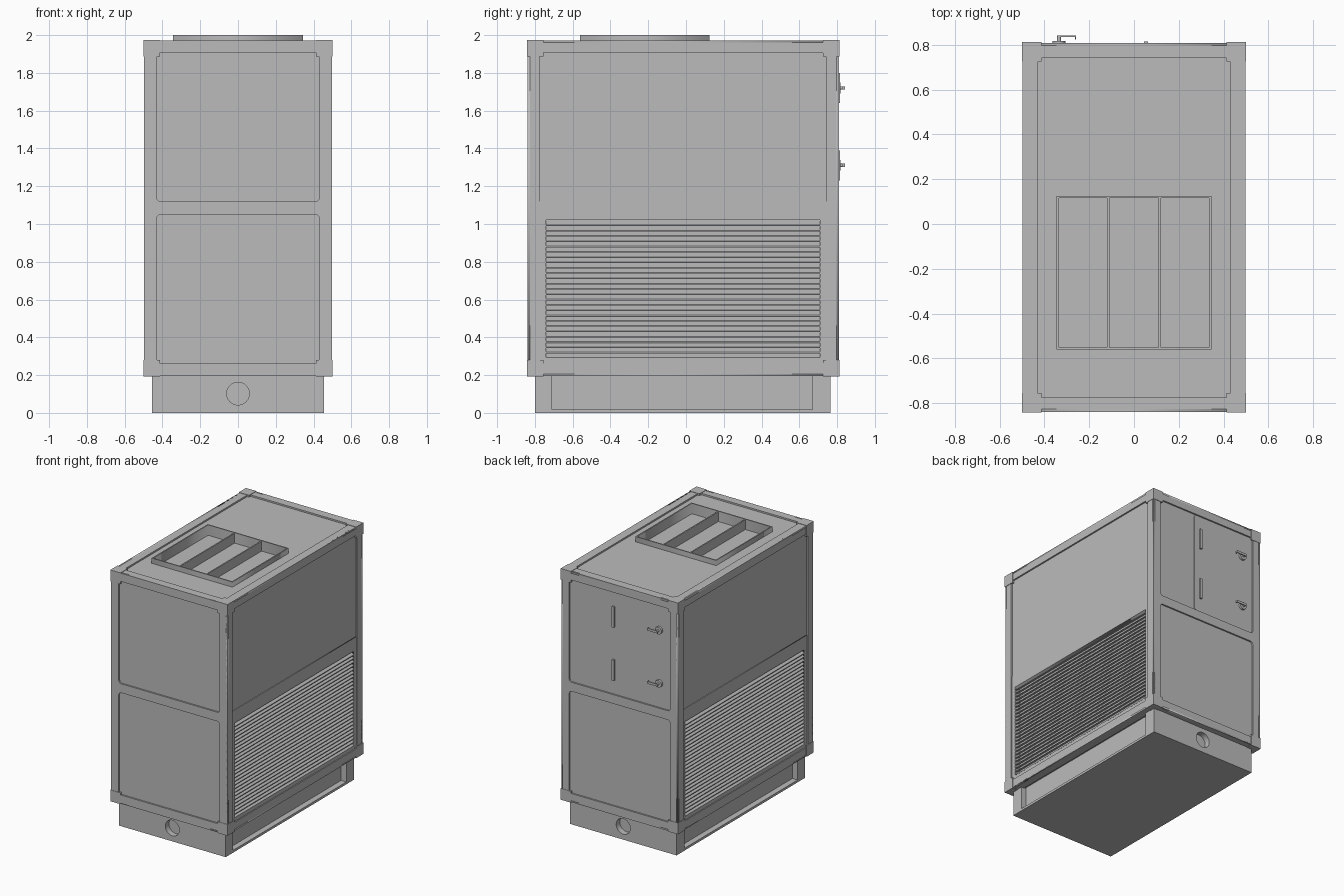
import bpy, bmesh, math
from mathutils import Matrix, Vector

cube = bpy.data.objects.get("Cube")
if cube:
    bpy.data.objects.remove(cube, do_unlink=True)

grey = bpy.data.materials.new("cabinet_grey")
grey.use_nodes = True
colour = (0.5, 0.5, 0.5, 1)
grey.diffuse_color = colour
grey.node_tree.nodes["Principled BSDF"].inputs["Base Color"].default_value = colour


def add(name, mesh):
    obj = bpy.data.objects.new(name, mesh)
    bpy.context.collection.objects.link(obj)
    mesh.materials.clear()
    mesh.materials.append(grey)
    return obj


def box(name, x0, x1, y0, y1, z0, z1):
    bm = bmesh.new()
    size = Matrix.Diagonal((x1 - x0, y1 - y0, z1 - z0, 1))
    centre = Matrix.Translation(((x0 + x1) / 2, (y0 + y1) / 2, (z0 + z1) / 2))
    bmesh.ops.create_cube(bm, size=1, matrix=centre @ size)
    mesh = bpy.data.meshes.new(name)
    bm.to_mesh(mesh)
    bm.free()
    return add(name, mesh)


def rod(name, radius, start, end, sides=24):
    start, end = Vector(start), Vector(end)
    axis = end - start
    turn = axis.to_track_quat('Z', 'Y').to_matrix().to_4x4()
    bm = bmesh.new()
    bmesh.ops.create_cone(bm, cap_ends=True, segments=sides, radius1=radius, radius2=radius,
                          depth=axis.length, matrix=Matrix.Translation((start + end) / 2) @ turn)
    for face in bm.faces:
        face.smooth = len(face.verts) == 4
    for edge in bm.edges:
        edge.smooth = all(f.smooth for f in edge.link_faces)
    mesh = bpy.data.meshes.new(name)
    bm.to_mesh(mesh)
    bm.free()
    return add(name, mesh)


def rounded(rect, r):
    a0, a1, b0, b1 = rect
    if r == 0:
        return [(a0, b0), (a1, b0), (a1, b1), (a0, b1)]
    corners = [(a1 - r, b1 - r), (a0 + r, b1 - r), (a0 + r, b0 + r), (a1 - r, b0 + r)]
    points = []
    for i, (a, b) in enumerate(corners):
        for k in range(5):
            t = math.pi / 2 * (i + k / 4)
            points.append((a + r * math.cos(t), b + r * math.sin(t)))
    return points


AXES = {"x": ((0, 1, 0), (0, 0, 1), (1, 0, 0)),
        "y": ((1, 0, 0), (0, 0, 1), (0, -1, 0)),
        "z": ((1, 0, 0), (0, 1, 0), (0, 0, 1))}


def plate(name, axis, d0, d1, outer, holes=(), r_out=0, r_in=0):
    """Flat plate across an axis, from d0 to d1, with rectangular openings."""
    curve = bpy.data.curves.new(name, 'CURVE')
    curve.dimensions = '2D'
    curve.fill_mode = 'BOTH'
    curve.extrude = abs(d1 - d0) / 2
    for points in [rounded(outer, r_out)] + [rounded(h, r_in) for h in holes]:
        spline = curve.splines.new('POLY')
        spline.points.add(len(points) - 1)
        for p, (a, b) in zip(spline.points, points):
            p.co = (a, b, 0, 1)
        spline.use_cyclic_u = True
    temp = bpy.data.objects.new(name, curve)
    mesh = bpy.data.meshes.new_from_object(temp)
    bpy.data.objects.remove(temp)
    u, v, n = (Vector(c) for c in AXES[axis])
    m = Matrix((u, v, n)).transposed().to_4x4()
    m.translation = Vector([abs(c) for c in n]) * (d0 + d1) / 2
    mesh.transform(m)
    return add(name, mesh)


# Cabinet limits, frame thickness and recess
X, Y0, Y1, Z0, Z1 = 0.497, -0.839, 0.809, 0.195, 1.972
T = 0.012
XP, YP0, YP1, ZP0, ZP1 = 0.43, -0.775, 0.742, 0.262, 1.908
RAIL0, RAIL1 = 1.05, 1.12
louvre = (-0.74, 0.71, 0.29, 1.02)
duct = (-0.345, 0.345, -0.56, 0.125)

# Inner cabinet
box("cabinet_core", -0.445, 0.445, Y0 + T, Y1 - T, Z0 + T, 1.92)

# Frames with rounded openings on the ends, sides, top and bottom
end_holes = [(-XP, XP, ZP0, RAIL0), (-XP, XP, RAIL1, ZP1)]
end_rect, side_rect, top_rect = (-X, X, Z0, Z1), (Y0, Y1, Z0, Z1), (-X, X, Y0, Y1)
plate("front_frame", "y", Y0, Y0 + T, end_rect, end_holes, 0, 0.02)
plate("back_frame", "y", Y1 - T, Y1, end_rect, end_holes, 0, 0.02)
for label, z in (("bottom", Z0), ("top", Z1 - T)):
    plate(label + "_frame", "z", z, z + T, top_rect, [(-XP, XP, YP0, YP1)], 0, 0.02)

# Top panel with duct opening
plate("top_panel", "z", 1.92, Z1 - T, (-X + T, X - T, Y0 + T, Y1 - T), [duct])

# Side frames, panels and louvres
pitch = (louvre[3] - louvre[2]) / 26
for label, s in (("left", 1), ("right", -1)):
    plate(label + "_frame", "x", s * X, s * (X - T), side_rect, [(YP0, YP1, ZP0, ZP1)], 0, 0.025)
    plate(label + "_panel", "x", s * 0.445, s * (X - T), (Y0 + T, Y1 - T, Z0 + T, Z1 - T), [louvre])
    plate(label + "_louvre_panel", "x", s * (X - T), s * (X - T + 0.005),
          (YP0, YP1, ZP0, RAIL1), [louvre])
    bm = bmesh.new()
    section = [(0.492, 0), (0.492, 0.006), (0.45, 0.032), (0.45, 0.026)]
    face = bm.faces.new([bm.verts.new((s * x, louvre[0], louvre[2] + z - 0.003)) for x, z in section])
    sweep = bmesh.ops.extrude_face_region(bm, geom=[face])
    bmesh.ops.translate(bm, vec=(0, louvre[1] - louvre[0], 0),
                        verts=[g for g in sweep["geom"] if isinstance(g, bmesh.types.BMVert)])
    bmesh.ops.recalc_face_normals(bm, faces=bm.faces)
    mesh = bpy.data.meshes.new(label + "_louvre_slats")
    bm.to_mesh(mesh)
    bm.free()
    slats = add(label + "_louvre_slats", mesh)
    array = slats.modifiers.new("rows", 'ARRAY')
    array.count = 26
    array.use_relative_offset = False
    array.use_constant_offset = True
    array.constant_offset_displace = (0, 0, pitch)

# Corner blocks
C, P = 0.087, 0.003
for sx in (-1, 1):
    x0, x1 = sorted((sx * (X + P), sx * (X + P - C)))
    for y0 in (Y0 - P, Y1 + P - C):
        for z0 in (Z0 - P, Z1 + P - C):
            box("corner_block", x0, x1, y0, y0 + C, z0, z0 + C)

# Outlet duct with two dividers
inner = (duct[0] + 0.009, duct[1] - 0.009, duct[2] + 0.009, duct[3] - 0.009)
plate("duct_collar", "z", 1.92, 2.0, duct, [inner])
for x in (-0.115, 0.115):
    box("duct_divider", x - 0.005, x + 0.005, inner[2], inner[3], 1.92, 1.995)

# Service door, hinges and handles on the back
YB = Y1 - T
plate("service_door", "y", YB, YB + 0.004, (-XP + 0.004, 0.107, RAIL1 + 0.004, ZP1 - 0.004), (), 0.015)
for z in (1.31, 1.72):
    box("door_hinge", 0.045, 0.063, YB, 0.815, z - 0.08, z + 0.08)
    rod("handle_rosette", 0.028, (-0.335, YB, z), (-0.335, 0.818, z))
    rod("handle_stem", 0.009, (-0.335, 0.81, z), (-0.335, 0.841, z), 16)
    box("handle_lever", -0.343, -0.258, 0.835, 0.842, z - 0.009, z + 0.009)
    box("handle_tip", -0.264, -0.258, 0.825, 0.838, z - 0.009, z + 0.009)

# Base with end beams, recessed sides and round ports
BX, BY0, BY1 = 0.455, -0.80, 0.765
box("base_plate", -BX, BX, BY0, BY1, 0, 0.018)
box("base_core", -0.41, 0.41, BY0 + 0.085, BY1 - 0.085, 0.01, Z0 + T)
for label, y0, y1, face_y in (("front", BY0, BY0 + 0.09, BY0), ("back", BY1 - 0.095, BY1, BY1)):
    beam = box(label + "_base_beam", -BX, BX, y0, y1, 0, Z0 + 0.005)
    cutter = rod(label + "_port_cutter", 0.06, (0, face_y - 0.045, 0.102), (0, face_y + 0.045, 0.102), 32)
    cutter.hide_render = True
    cutter.hide_viewport = True
    cutter.display_type = 'WIRE'
    cut = beam.modifiers.new("port", 'BOOLEAN')
    cut.operation = 'DIFFERENCE'
    cut.solver = 'EXACT'
    cut.object = cutter
